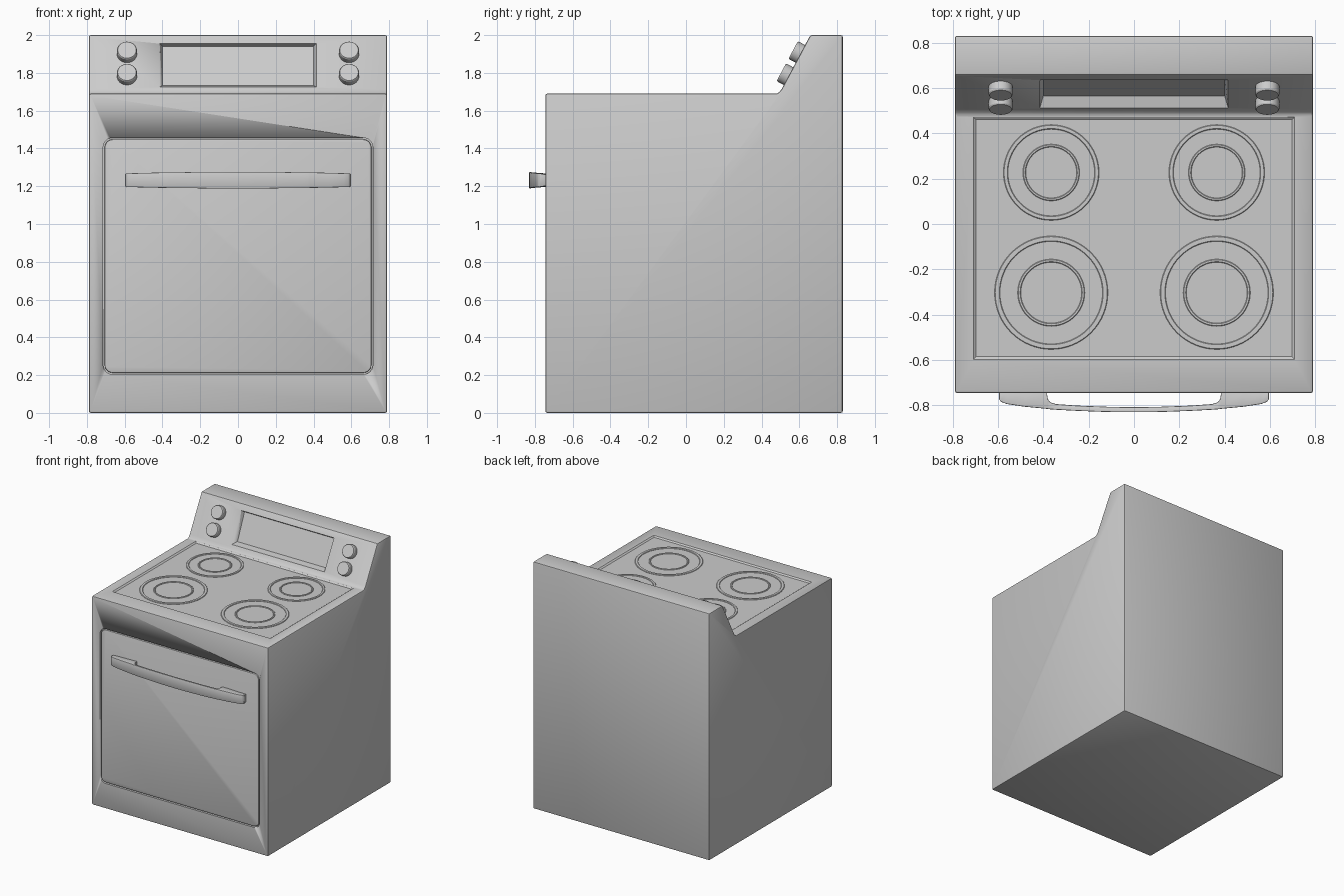
import bpy, bmesh, math
from mathutils import Vector

if "Cube" in bpy.data.objects:
    bpy.data.objects.remove(bpy.data.objects["Cube"])


def loft(name, rings, closed=False, bevel=0, segments=2):
    """Bridge equal-length point rings into a solid (closed = joined end to end)."""
    bm = bmesh.new()
    vs = [[bm.verts.new(p) for p in ring] for ring in rings]
    n, m = len(rings[0]), len(rings)
    for i in range(m if closed else m - 1):
        a, b = vs[i], vs[(i + 1) % m]
        for j in range(n):
            k = (j + 1) % n
            bm.faces.new((a[j], a[k], b[k], b[j]))
    if not closed:
        bm.faces.new(vs[0])
        bm.faces.new(vs[-1])
    bmesh.ops.recalc_face_normals(bm, faces=bm.faces)
    me = bpy.data.meshes.new(name)
    bm.to_mesh(me)
    bm.free()
    ob = bpy.data.objects.new(name, me)
    bpy.context.collection.objects.link(ob)
    activate(ob)
    if bevel:
        mod = ob.modifiers.new("bevel", "BEVEL")
        mod.width, mod.segments, mod.limit_method = bevel, segments, "ANGLE"
        mod.angle_limit = math.radians(35)
        bpy.ops.object.modifier_apply(modifier=mod.name)
    bpy.ops.object.shade_smooth_by_angle(angle=math.radians(30))
    return ob


def activate(ob):
    bpy.ops.object.select_all(action="DESELECT")
    ob.select_set(True)
    bpy.context.view_layer.objects.active = ob


def cut(target, cutter):
    activate(target)
    mod = target.modifiers.new("cut", "BOOLEAN")
    mod.operation, mod.solver, mod.object = "DIFFERENCE", "EXACT", cutter
    bpy.ops.object.modifier_apply(modifier=mod.name)
    bpy.data.objects.remove(cutter)


def rounded_rect(y, hx, z0, z1, r, steps=6):
    """Rounded rectangle in a plane of constant y."""
    pts = []
    for q, (cx, cz) in enumerate([(hx - r, z1 - r), (r - hx, z1 - r),
                                  (r - hx, z0 + r), (hx - r, z0 + r)]):
        for i in range(steps + 1):
            a = math.pi / 2 * (q + i / steps)
            pts.append((cx + r * math.cos(a), y, cz + r * math.sin(a)))
    return pts


FRONT, TOP, HALF_W = -0.745, 1.69, 0.79
SLOPE = 0.165 / 0.31
NORMAL = Vector((0, -1, SLOPE)).normalized()
UP = Vector((0, SLOPE, 1)).normalized()


def panel(x, z, out=0.0):
    """Point on the sloping control panel, moved outwards along its normal."""
    return Vector((x, 0.493 + (z - TOP) * SLOPE, z)) + NORMAL * out


# Body with sloped backsplash
side = [(FRONT, 0), (0.83, 0), (0.83, 2), (0.658, 2), (0.505, 1.712), (0.485, TOP), (FRONT, TOP)]
body = loft("body", [[(x, y, z) for y, z in side] for x in (-HALF_W, HALF_W)], bevel=0.01)

# Display recess in the control panel
corners = [(-1, 0), (1, 0), (1, 1), (-1, 1)]
outline = [(s * 0.415, 1.955 if t else 1.726) for s, t in corners]
floor = [(s * 0.4, 0.655 if t else 0.565, 1.94 if t else 1.733) for s, t in corners]
cut(body, loft("display_cutter", [[panel(x, z, 0.05) for x, z in outline],
                                  [panel(x, z) for x, z in outline], floor]))

# Shallow cooktop recess
def top_rect(inset, z):
    return [(s * (0.708 - inset), 0.472 - inset if t else -0.597 + inset, z) for s, t in corners]
FLOOR = TOP - 0.009
cut(body, loft("cooktop_cutter", [top_rect(0, TOP + 0.03), top_rect(0, TOP), top_rect(0.012, FLOOR)]))

# Door set into a thin groove
cut(body, loft("door_cutter", [rounded_rect(y, 0.714, 0.204, 1.456, 0.05) for y in (FRONT - 0.05, FRONT + 0.018)]))
loft("oven_door", [rounded_rect(y, 0.706, 0.212, 1.448, 0.043) for y in (FRONT, FRONT + 0.03)], bevel=0.006)

# Burner rings
def burner_ring(name, cx, cy, r0, r1):
    section = [(r0, FLOOR - 0.004), (r0, FLOOR + 0.002), (r0 + 0.003, FLOOR + 0.005),
               (r1 - 0.003, FLOOR + 0.005), (r1, FLOOR + 0.002), (r1, FLOOR - 0.004)]
    rings = []
    for i in range(64):
        a = math.tau * i / 64
        rings.append([(cx + r * math.cos(a), cy + r * math.sin(a), z) for r, z in section])
    loft(name, rings, closed=True)

for label, sx in (("left", -1), ("right", 1)):
    cx = sx * 0.365
    burner_ring(f"back_{label}_burner_outer", cx, 0.227, 0.191, 0.211)
    burner_ring(f"back_{label}_burner_inner", cx, 0.227, 0.112, 0.125)
    burner_ring(f"front_{label}_burner_outer", cx, -0.303, 0.226, 0.25)
    burner_ring(f"front_{label}_burner_inner", cx, -0.303, 0.134, 0.148)

    # Control knobs
    for row, z in (("lower", 1.783), ("upper", 1.901)):
        centre = panel(sx * 0.588, z)
        rings = []
        for r, out in ((0.053, -0.01), (0.053, 0.037), (0.049, 0.043)):
            rings.append([centre + NORMAL * out + r * (math.cos(a) * Vector((1, 0, 0)) + math.sin(a) * UP)
                          for a in [math.tau * i / 32 for i in range(32)]])
        loft(f"{label}_{row}_knob", rings)

# Door handle: bowed bar with wide end posts
half = [(0.595, -0.772, -0.74), (0.588, -0.784, -0.74), (0.56, -0.794, -0.74), (0.48, -0.806, -0.74),
        (0.385, -0.815, -0.74), (0.38, -0.816, -0.772), (0.37, -0.817, -0.786), (0.345, -0.819, -0.794),
        (0.25, -0.824, -0.801), (0.12, -0.829, -0.806)]
stations = [(-x, o, i) for x, o, i in half] + [(0, -0.83, -0.808)] + half[::-1]
rings = []
for x, outer, inner in stations:
    h = 0.045 - 0.009 * (x / 0.6) ** 2
    hb = h - 0.006
    rings.append([(x, outer, 1.232 - h), (x, outer, 1.232 + h), (x, inner, 1.232 + hb), (x, inner, 1.232 - hb)])
loft("door_handle", rings, bevel=0.004)
